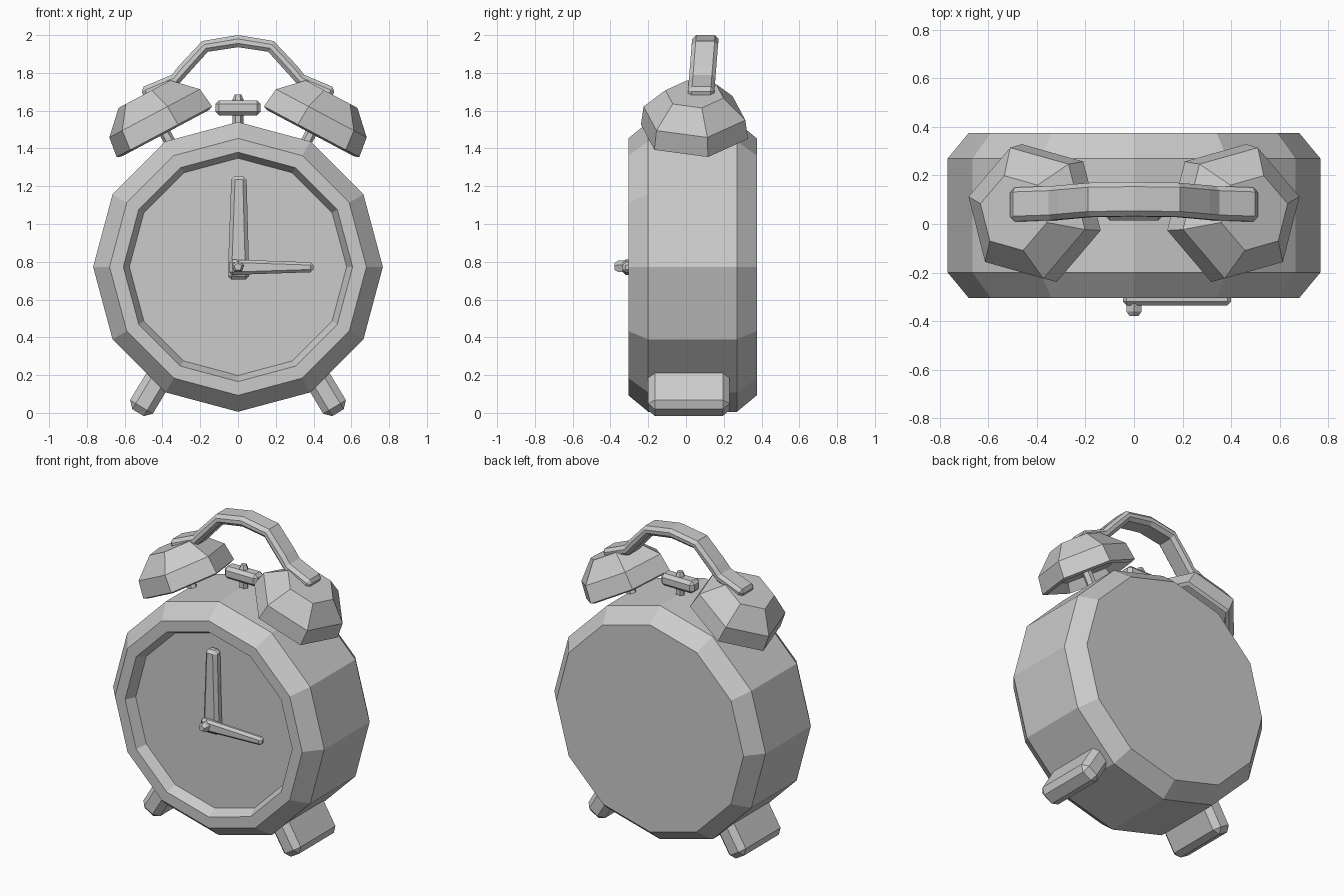
import bpy, bmesh, math
from mathutils import Vector, Matrix

cube = bpy.data.objects.get("Cube")
if cube:
    bpy.data.objects.remove(cube, do_unlink=True)

grey = bpy.data.materials.new("plain grey")
grey.use_nodes = True
COLOUR = (0.6, 0.6, 0.6, 1)
grey.diffuse_color = COLOUR
grey.node_tree.nodes["Principled BSDF"].inputs["Base Color"].default_value = COLOUR


def finish(name, bm, matrix=None, bevel=0):
    """Turn a bmesh into a flat shaded object, optionally chamfered."""
    if matrix:
        bm.transform(matrix)
    bmesh.ops.recalc_face_normals(bm, faces=bm.faces)
    mesh = bpy.data.meshes.new(name)
    bm.to_mesh(mesh)
    bm.free()
    mesh.materials.append(grey)
    obj = bpy.data.objects.new(name, mesh)
    bpy.context.collection.objects.link(obj)
    if bevel:
        mod = obj.modifiers.new("chamfer", "BEVEL")
        mod.width = bevel
        mod.segments = 1
        mod.limit_method = "ANGLE"
        mod.angle_limit = math.radians(50)
    return obj


def lathe(name, rings, sides, phase=0, matrix=None):
    """Stack polygon rings (radius, height) along z and cap both ends."""
    bm = bmesh.new()
    loops = []
    for r, h in rings:
        loops.append([bm.verts.new((r * math.cos(a), r * math.sin(a), h))
                      for a in (phase + math.tau * i / sides for i in range(sides))])
    for a, b in zip(loops, loops[1:]):
        for i in range(sides):
            j = (i + 1) % sides
            bm.faces.new((a[i], a[j], b[j], b[i]))
    bm.faces.new(loops[0])
    bm.faces.new(loops[-1])
    return finish(name, bm, matrix)


def prism(name, outline, y0, y1, bevel=0, lean=0, pivot=0):
    """Extrude an x-z outline along y; lean shifts y with height."""
    bm = bmesh.new()
    rows = [[bm.verts.new((x, y + lean * (z - pivot), z)) for x, z in outline]
            for y in (y0, y1)]
    n = len(outline)
    for i in range(n):
        j = (i + 1) % n
        bm.faces.new((rows[0][i], rows[0][j], rows[1][j], rows[1][i]))
    bm.faces.new(rows[0])
    bm.faces.new(rows[1])
    return finish(name, bm, None, bevel)


def box(name, centre, size, bevel=0, rotation=0):
    """Box turned about y."""
    bm = bmesh.new()
    bmesh.ops.create_cube(bm, size=1)
    m = (Matrix.Translation(centre) @ Matrix.Rotation(rotation, 4, "Y")
         @ Matrix.Diagonal((*size, 1)))
    return finish(name, bm, m, bevel)


# Clock case with chamfered rims and a recessed dial
MID = 0.773
facing = Matrix.Translation((0, 0, MID)) @ Matrix.Rotation(math.pi / 2, 4, "X")
lathe("case", [(0.68, -0.375), (0.767, -0.27), (0.767, 0.2), (0.68, 0.305),
               (0.607, 0.305), (0.575, 0.24)], 12, 0, facing)

# Hands and centre nut
prism("minute_hand", [(-0.055, 0.705), (0.06, 0.705), (0.045, 1.255), (-0.035, 1.255)],
      -0.3, -0.23, 0.02)
prism("hour_hand", [(-0.045, 0.73), (0.4, 0.745), (0.4, 0.797), (-0.045, 0.812)],
      -0.335, -0.29, 0.015)
lathe("centre_nut", [(0.033, 0.3), (0.033, 0.36), (0.02, 0.378)], 5, math.pi / 2, facing)

# Bells, posts and feet on both sides
TILT = math.radians(28)
for side, label in ((1, "left"), (-1, "right")):
    flip = Matrix.Diagonal((side, 1, 1, 1))
    pose = (flip @ Matrix.Translation((0.385, 0.045, 1.48))
            @ Matrix.Rotation(TILT, 4, "Y"))
    lathe(label + "_bell", [(0.24, 0.06), (0.27, 0), (0.295, 0.01), (0.28, 0.12),
                            (0.16, 0.235)], 6, math.radians(14), pose)
    lathe(label + "_bell_post", [(0.03, -0.16), (0.03, 0.1)], 6, 0, pose)
    box(label + "_foot", (side * 0.452, 0.015, 0.13), (0.14, 0.43, 0.3), 0.035,
        -side * math.radians(31))

# Carrying handle: half of the centre line, mirrored, then thickened
half = [(0.505, 1.69), (0.335, 1.762), (0.29, 1.815), (0.175, 1.94), (0, 1.968)]
path = [Vector((-x, z)) for x, z in half] + [Vector(p) for p in half[-2::-1]]
outer, inner = [], []
for i, p in enumerate(path):
    d = (path[min(i + 1, len(path) - 1)] - path[max(i - 1, 0)]).normalized()
    normal = Vector((-d.y, d.x)) * 0.032
    outer.append(p + normal)
    inner.append(p - normal)
prism("carrying_handle", outer + inner[::-1], 0.01, 0.15, 0.02, 0.08, 1.7)

# Hammer between the bells
lathe("hammer_stem", [(0.028, 1.48), (0.028, 1.66), (0.018, 1.685)], 6, 0,
      Matrix.Translation((0, 0.06, 0)))
box("hammer_head", (0, 0.06, 1.615), (0.24, 0.09, 0.08), 0.02)
